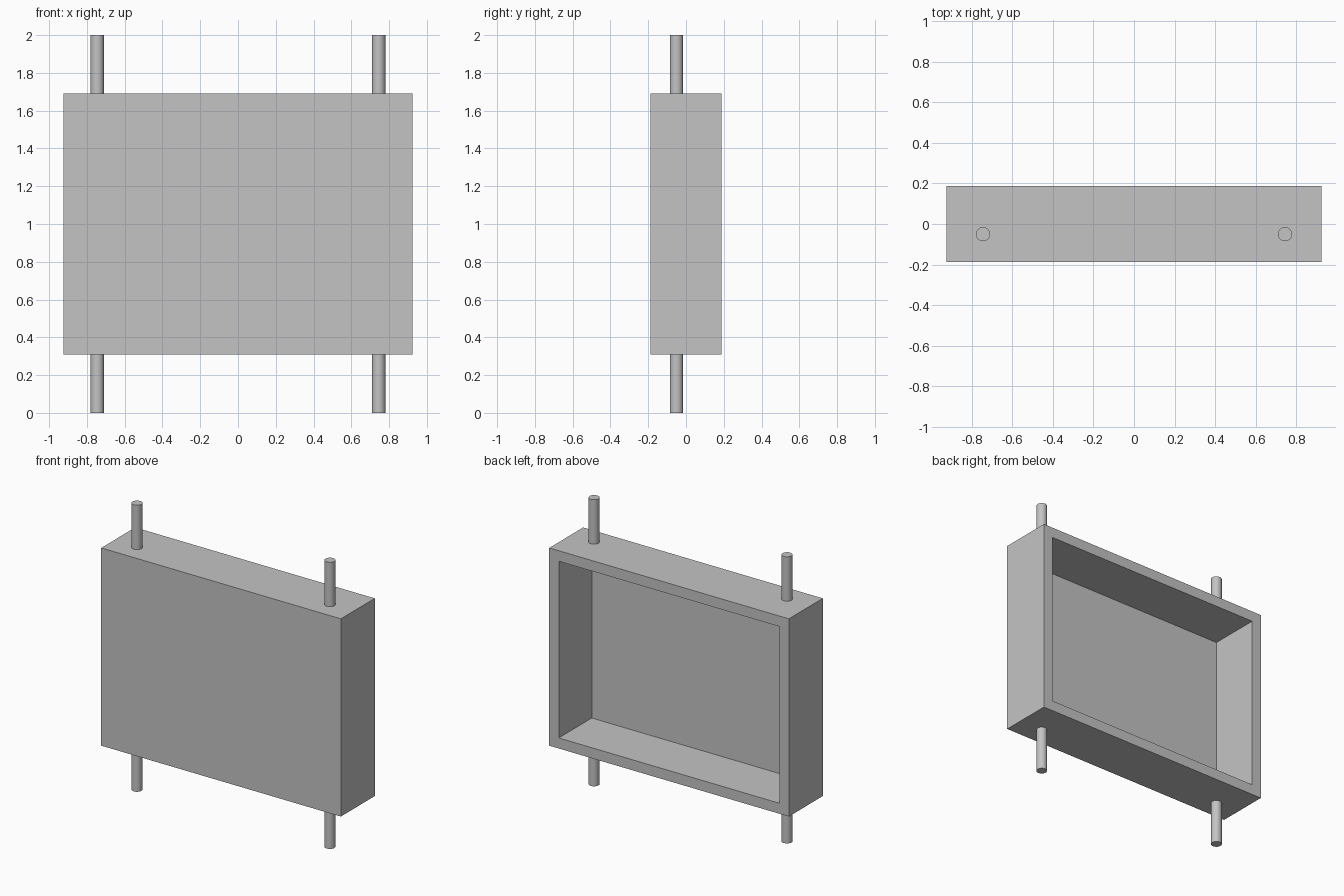
import bpy
import bmesh
from mathutils import Vector

cube = bpy.data.objects.get("Cube")
if cube:
    bpy.data.objects.remove(cube, do_unlink=True)

WIDTH, DEPTH, HEIGHT = 1.85, 0.374, 1.38
RIM, PANEL = 0.104, 0.01
PIN_RADIUS, PIN_X, PIN_Y = 0.035, 0.745, -0.05
TOTAL = 2.0
EMBED = 0.05

# Single grey finish
grey = bpy.data.materials.new("plain_grey")
grey.use_nodes = True
colour = (0.55, 0.55, 0.55, 1)
grey.diffuse_color = colour
grey.node_tree.nodes["Principled BSDF"].inputs["Base Color"].default_value = colour

# Shallow tray: a box hollowed out from the back
bm = bmesh.new()
bmesh.ops.create_cube(bm, size=1)
bmesh.ops.scale(bm, vec=(WIDTH, DEPTH, HEIGHT), verts=bm.verts)
bmesh.ops.translate(bm, vec=(0, 0, TOTAL / 2), verts=bm.verts)
bm.normal_update()
back = max(bm.faces, key=lambda f: f.normal.y)
bmesh.ops.inset_individual(bm, faces=[back], thickness=RIM)
floor = bmesh.ops.extrude_discrete_faces(bm, faces=[back])["faces"]
bmesh.ops.translate(bm, vec=Vector((0, PANEL - DEPTH, 0)), verts=floor[0].verts)
bmesh.ops.recalc_face_normals(bm, faces=bm.faces)
mesh = bpy.data.meshes.new("tray")
bm.to_mesh(mesh)
bm.free()
mesh.materials.append(grey)
bpy.context.collection.objects.link(bpy.data.objects.new("tray", mesh))


# Round pins standing out of the top and bottom rims
def pin(name, x, z_low, z_high):
    bpy.ops.mesh.primitive_cylinder_add(
        vertices=32, radius=PIN_RADIUS, depth=z_high - z_low,
        location=(x, PIN_Y, (z_low + z_high) / 2))
    obj = bpy.context.object
    obj.name = name
    obj.data.materials.append(grey)
    bpy.ops.object.shade_smooth_by_angle()


stub = (TOTAL - HEIGHT) / 2 + EMBED
for side, sign in (("left", 1), ("right", -1)):
    pin(side + "_bottom_pin", sign * PIN_X, 0, stub)
    pin(side + "_top_pin", sign * PIN_X, TOTAL - stub, TOTAL)
